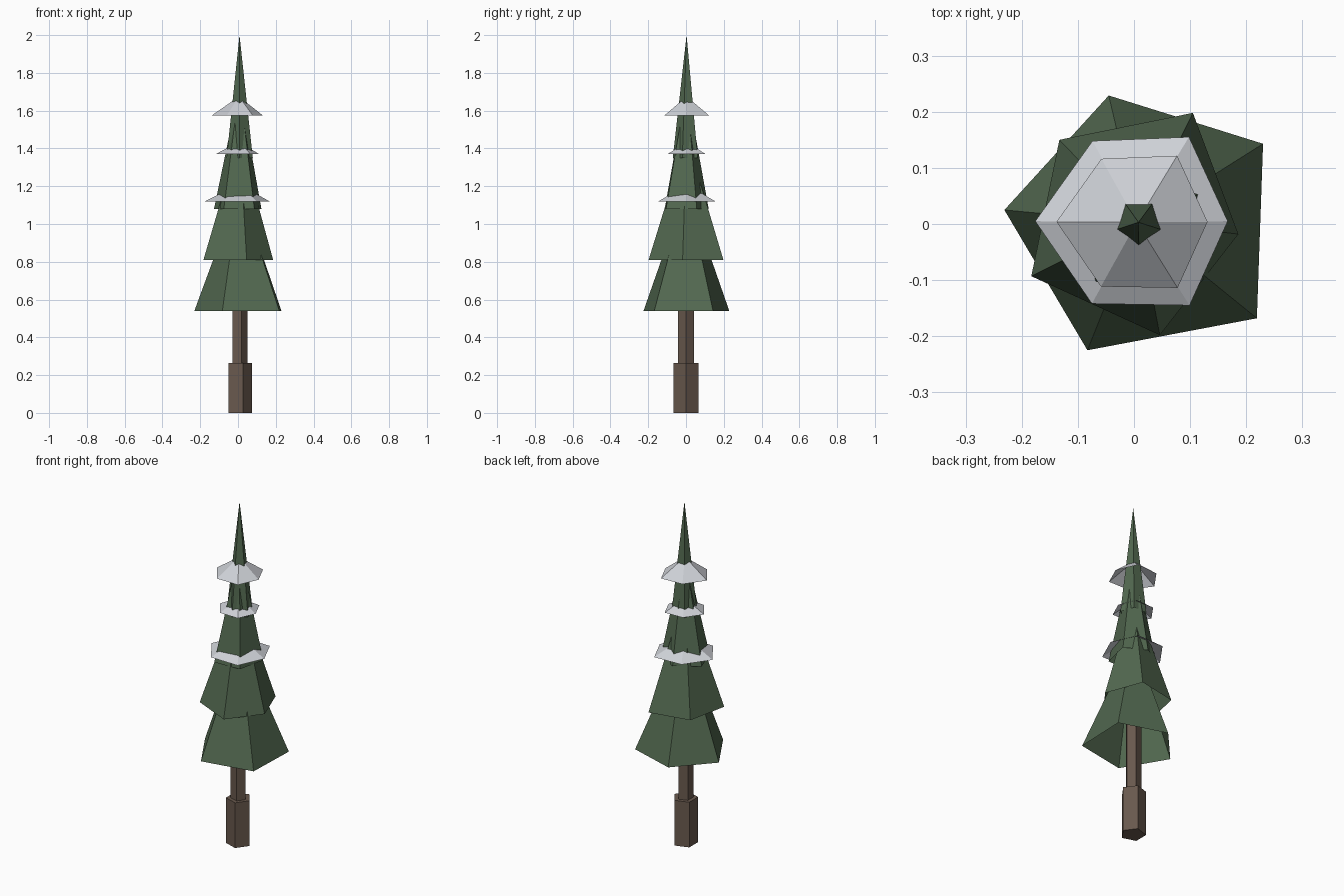
import bpy, bmesh, math

if "Cube" in bpy.data.objects:
    bpy.data.objects.remove(bpy.data.objects["Cube"])


def material(name, rgb):
    m = bpy.data.materials.new(name)
    m.diffuse_color = (*rgb, 1)
    m.use_nodes = True
    m.node_tree.nodes["Principled BSDF"].inputs["Base Color"].default_value = m.diffuse_color
    return m


BARK = material("bark", (0.14, 0.10, 0.075))
NEEDLES = material("needles", (0.085, 0.14, 0.08))
SNOW = material("snow", (0.62, 0.64, 0.68))


def finish(name, bm, mat):
    bmesh.ops.recalc_face_normals(bm, faces=bm.faces)
    me = bpy.data.meshes.new(name)
    bm.to_mesh(me)
    bm.free()
    me.materials.append(mat)
    ob = bpy.data.objects.new(name, me)
    bpy.context.collection.objects.link(ob)
    return ob


def ring(n, r, deg, centre):
    return [(centre[0] + r * math.cos(math.radians(deg) + i * math.tau / n),
             centre[1] + r * math.sin(math.radians(deg) + i * math.tau / n)) for i in range(n)]


def prism(name, pts, z0, z1, mat):
    bm = bmesh.new()
    lo = [bm.verts.new((x, y, z0)) for x, y in pts]
    hi = [bm.verts.new((x, y, z1)) for x, y in pts]
    bm.faces.new(lo)
    bm.faces.new(hi)
    for i in range(len(pts)):
        j = (i + 1) % len(pts)
        bm.faces.new((lo[i], lo[j], hi[j], hi[i]))
    return finish(name, bm, mat)


def open_cone(name, pts, z0, tip, mat):
    bm = bmesh.new()
    lo = [bm.verts.new((x, y, z0)) for x, y in pts]
    top = bm.verts.new(tip)
    for i in range(len(pts)):
        bm.faces.new((lo[i], lo[(i + 1) % len(pts)], top))
    return finish(name, bm, mat)


# Trunk: wide foot and thinner stem running up inside the boughs
prism("trunk_foot", ring(5, 0.069, 0, (0.006, 0)), 0, 0.265, BARK)
prism("trunk_stem", ring(5, 0.044, 0, (0.006, 0)), 0.265, 0.80, BARK)

# Four overlapping five-sided bough tiers, open underneath
tiers = [
    [(-0.045, 0.229), (-0.231, 0.025), (-0.083, -0.225), (0.219, -0.168), (0.23, 0.143)],
    [(0.105, 0.198), (-0.133, 0.15), (-0.183, -0.093), (0.046, -0.198), (0.186, -0.018)],
    [(0.124, 0.057), (0.003, 0.120), (-0.127, 0.036), (-0.075, -0.113), (0.087, -0.106)],
    ring(5, 0.073, 54, (0.009, 0.003)),
]
for i, pts in enumerate(tiers):
    z = 0.54 + 0.27 * i
    open_cone(f"bough_tier_{i + 1}", pts, z, (0.008, 0.003, z + 0.65), NEEDLES)

# Three six-sided snow collars sharing one slightly uneven outline
outline = [(-0.176, 0.005), (-0.074, 0.148), (0.098, 0.155),
           (0.167, 0.005), (0.099, -0.145), (-0.075, -0.142)]
for i, (scale, z, h) in enumerate([(1, 1.12, 0.09), (0.67, 1.37, 0.065), (0.785, 1.575, 0.1)]):
    pts = [(x * scale, y * scale) for x, y in outline]
    open_cone(f"snow_collar_{i + 1}", pts, z, (0.005, 0.003, z + h), SNOW)
